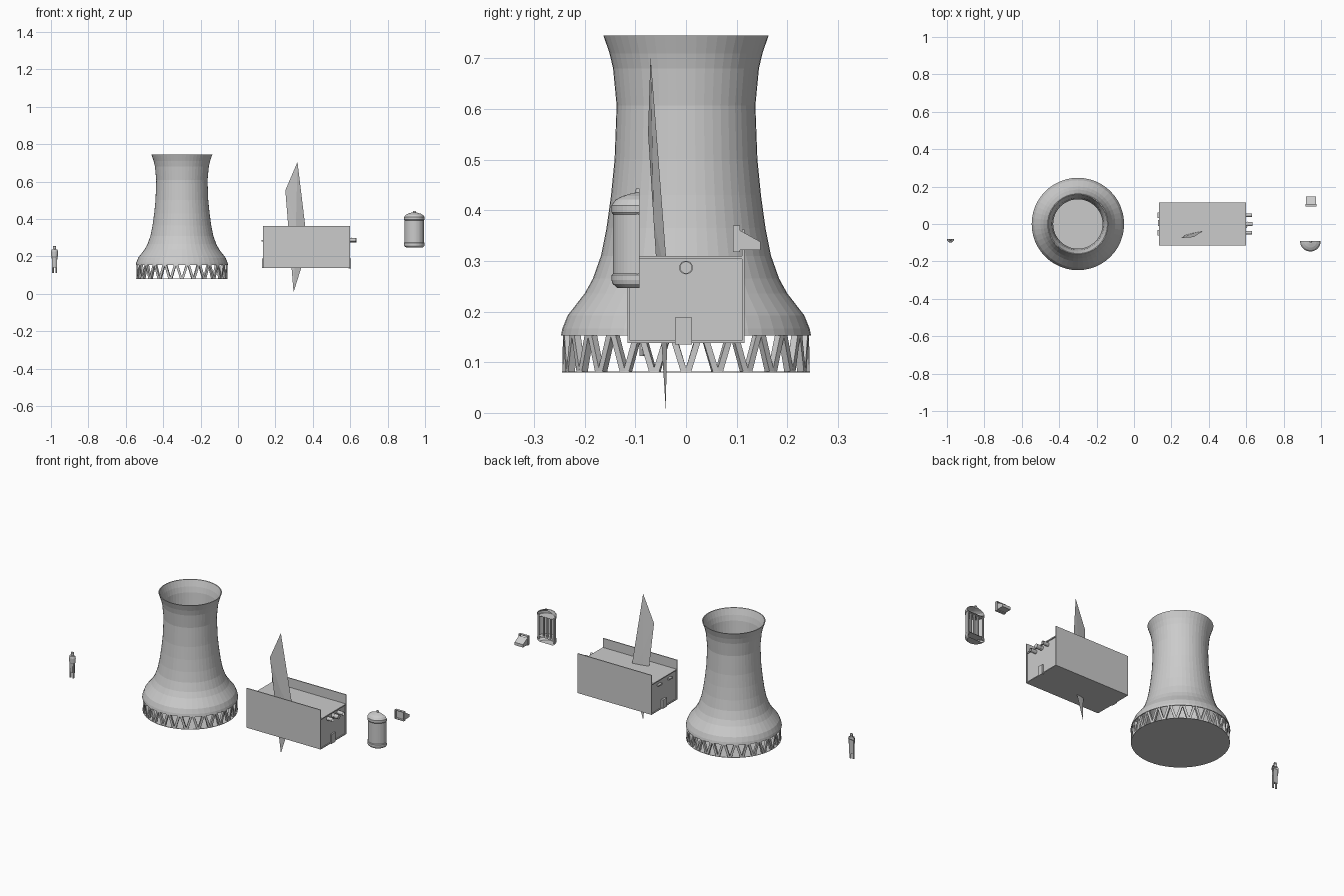
import bpy, bmesh, math
from mathutils import Vector, Matrix

if "Cube" in bpy.data.objects:
    bpy.data.objects.remove(bpy.data.objects["Cube"], do_unlink=True)

gray = bpy.data.materials.new("light_gray")
gray.use_nodes = True
GRAY = (0.6, 0.6, 0.6, 1)
gray.diffuse_color = GRAY
gray.node_tree.nodes["Principled BSDF"].inputs["Base Color"].default_value = GRAY


def finish(name, bm, loc=(0, 0, 0)):
    bmesh.ops.recalc_face_normals(bm, faces=bm.faces)
    mesh = bpy.data.meshes.new(name)
    bm.to_mesh(mesh)
    bm.free()
    mesh.materials.append(gray)
    ob = bpy.data.objects.new(name, mesh)
    ob.location = loc
    bpy.context.collection.objects.link(ob)
    return ob


def box(name, x, y, z):
    bm = bmesh.new()
    bmesh.ops.create_cube(bm, size=1)
    for v in bm.verts:
        v.co = [(lo + hi) / 2 + c * (hi - lo) for c, (lo, hi) in zip(v.co, (x, y, z))]
    return finish(name, bm)


def lathe(name, profile, loc, steps, half=False):
    """Revolve (radius, z) points; half keeps only the front (-y) side."""
    bm = bmesh.new()
    verts = [bm.verts.new((-r, 0, z)) for r, z in profile]
    edges = [bm.edges.new(p) for p in zip(verts, verts[1:])]
    bmesh.ops.spin(bm, geom=verts + edges, cent=(0, 0, 0), axis=(0, 0, 1),
                   angle=math.pi if half else math.tau, steps=steps)
    bmesh.ops.remove_doubles(bm, verts=bm.verts, dist=0.00001)
    return finish(name, bm, loc)


def rod(name, start, end, radius, sides=8, caps=True):
    a, b = Vector(start), Vector(end)
    bm = bmesh.new()
    turn = (b - a).to_track_quat('Z', 'Y').to_matrix().to_4x4()
    bmesh.ops.create_cone(bm, cap_ends=caps, segments=sides, radius1=radius, radius2=radius,
                          depth=(b - a).length, matrix=Matrix.Translation((a + b) / 2) @ turn)
    return finish(name, bm)


# Cooling tower: thin shell, ground slab and V-shaped legs
TX = -0.3
outer = [(0.247, 0.153), (0.244, 0.167), (0.234, 0.192), (0.2, 0.236), (0.184, 0.265),
         (0.168, 0.31), (0.157, 0.365), (0.148, 0.43), (0.141, 0.5), (0.137, 0.607),
         (0.144, 0.68), (0.151, 0.71), (0.163, 0.745)]
inner = [(r - 0.005, z) for r, z in reversed(outer)]
lathe("tower_shell", outer + inner + outer[:1], (TX, 0, 0), 48)
lathe("tower_slab", [(0, 0.08), (0.245, 0.08), (0.245, 0.082), (0, 0.082)], (TX, 0, 0), 48)

bm = bmesh.new()
LEGS = 48
for i in range(LEGS):
    ends = []
    for z, shift in ((0.081, 0.12), (0.156, 0.86)):
        turn = shift if i % 2 == 0 else 1 - shift
        a = (i + turn) * math.tau / LEGS
        ends.append([bm.verts.new((r * math.cos(a + s), r * math.sin(a + s), z))
                     for r, s in ((0.23, -0.026), (0.244, -0.026), (0.244, 0.026), (0.23, 0.026))])
    low, high = ends
    bm.faces.new(low)
    bm.faces.new(high)
    for k in range(4):
        n = (k + 1) % 4
        bm.faces.new((low[k], low[n], high[n], high[k]))
finish("tower_legs", bm, (TX, 0, 0))

# Hall with raised side walls
box("hall_core", (0.14, 0.595), (-0.112, 0.112), (0.139, 0.305))
for side, name in ((-1, "front"), (1, "back")):
    y = sorted((side * 0.111, side * 0.116))
    box(f"hall_{name}_wall", (0.135, 0.6), y, (0.138, 0.362))
box("hall_roof", (0.135, 0.6), (-0.112, 0.112), (0.304, 0.31))
box("hall_base", (0.135, 0.6), (-0.112, 0.112), (0.138, 0.143))

# Doors, pipes and vents on the hall ends
box("right_door", (0.59, 0.603), (-0.022, 0.012), (0.135, 0.188))
box("left_door", (0.129, 0.145), (-0.012, 0.022), (0.138, 0.188))
rod("center_pipe", (0.59, 0, 0.287), (0.634, 0, 0.287), 0.012, 16)
rod("pipe_flange", (0.606, 0, 0.287), (0.61, 0, 0.287), 0.0135, 16)
for side, name in ((-1, "front"), (1, "back")):
    y = side * 0.047
    rod(f"{name}_pipe", (0.59, y, 0.287), (0.63, y, 0.287), 0.01, 12, caps=False)
    box(f"{name}_vent", (0.126, 0.145), (y - 0.015, y + 0.015), (0.28, 0.288))

# Slanted shard piercing the hall
bm = bmesh.new()
rim = [bm.verts.new(p) for p in ((0.318, -0.07, 0.705), (0.253, -0.075, 0.553),
                                 (0.297, -0.04, 0.008), (0.373, -0.035, 0.25))]
for y in (-0.064, -0.053):
    peak = bm.verts.new((0.31, y, 0.38))
    for k in range(4):
        bm.faces.new((rim[k], rim[(k + 1) % 4], peak))
finish("shard", bm)

# Half-round vessel, open at the back
VX, VY = 0.943, -0.092
shell = [(0, 0.247), (0.044, 0.247), (0.053, 0.255), (0.055, 0.262), (0.055, 0.272),
         (0.052, 0.275), (0.052, 0.392), (0.055, 0.396), (0.055, 0.41), (0.047, 0.421),
         (0.034, 0.428), (0.014, 0.434), (0.008, 0.435), (0.007, 0.443), (0, 0.443)]
lathe("vessel_shell", shell, (VX, VY, 0), 20, half=True)
for name, z in (("floor", 0.275), ("ceiling", 0.392)):
    lathe(f"vessel_{name}", [(0, z), (0.051, z), (0.051, z + 0.004), (0, z + 0.004)],
          (VX, VY, 0), 20, half=True)
for i in (-1, 0, 1):
    x = VX + i * 0.022
    rod("vessel_rod", (x, VY - 0.014, 0.275), (x, VY - 0.014, 0.394), 0.006)
for side in (-1, 1):
    x = VX + side * 0.048
    box("vessel_jamb", (x - 0.004, x + 0.004), (VY - 0.006, VY), (0.26, 0.4))

# Small wedge lamp with an open framed front
bm = bmesh.new()
sides = [[bm.verts.new((x, y, z)) for y, z in ((0.105, 0.322), (0.147, 0.322), (0.147, 0.338),
                                               (0.107, 0.36), (0.105, 0.36))]
         for x in (0.92, 0.973)]
for face in sides:
    bm.faces.new(face)
for k in range(5):
    n = (k + 1) % 5
    bm.faces.new((sides[0][k], sides[0][n], sides[1][n], sides[1][k]))
finish("lamp_body", bm)
for x in (0.918, 0.971):
    box("lamp_side", (x, x + 0.004), (0.093, 0.107), (0.318, 0.37))
for z in (0.318, 0.366):
    box("lamp_bar", (0.918, 0.975), (0.093, 0.107), (z, z + 0.004))

# Small half-round turret on thin legs
FX, FY = -0.981, -0.08
turret = [(0, 0.14), (0.013, 0.14), (0.015, 0.195), (0.018, 0.2), (0.019, 0.225),
          (0.016, 0.236), (0.009, 0.238), (0.009, 0.252), (0.006, 0.256), (0, 0.256)]
lathe("turret_body", turret, (FX, FY, 0), 12, half=True)
box("turret_back", (FX - 0.014, FX + 0.014), (FY - 0.003, FY), (0.14, 0.22))
for side in (-1, 1):
    x = FX + side * 0.009
    rod("turret_leg", (x, FY - 0.007, 0.112), (x, FY - 0.007, 0.2), 0.005)
